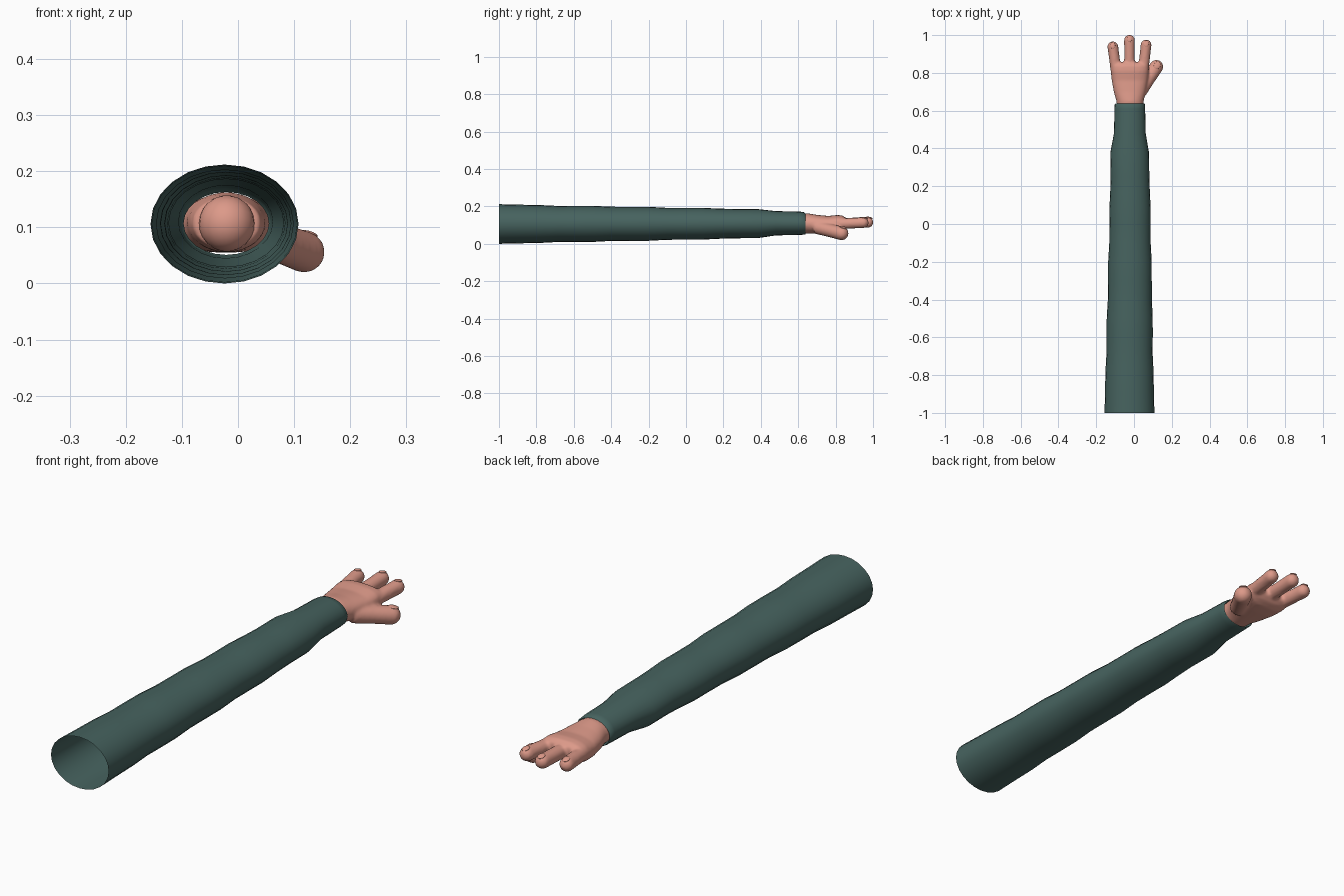
import bpy
import bmesh
import math
from mathutils import Vector

if "Cube" in bpy.data.objects:
    bpy.data.objects.remove(bpy.data.objects["Cube"])


def material(name, rgb):
    m = bpy.data.materials.new(name)
    m.diffuse_color = (*rgb, 1)
    m.use_nodes = True
    m.node_tree.nodes["Principled BSDF"].inputs["Base Color"].default_value = m.diffuse_color
    return m


GREEN = material("sleeve green", (0.062, 0.125, 0.115))
SKIN = material("skin", (0.72, 0.32, 0.25))


def loft(bm, rings, close):
    """Skin a list of equal rings of points, optionally capping both ends."""
    loops = [[bm.verts.new(p) for p in ring] for ring in rings]
    n = len(loops[0])
    for a, b in zip(loops, loops[1:]):
        for i in range(n):
            j = (i + 1) % n
            bm.faces.new((a[i], a[j], b[j], b[i]))
    if close:
        bm.faces.new(loops[0][::-1])
        bm.faces.new(loops[-1])


def oval(y, cx, cz, rx, rz, n=24, power=2.0):
    """Rounded cross-section in the xz plane."""
    pts = []
    for i in range(n):
        a = 2 * math.pi * i / n
        c, s = math.cos(a), math.sin(a)
        e = 2 / power
        pts.append((cx + rx * math.copysign(abs(c) ** e, c), y,
                    cz + rz * math.copysign(abs(s) ** e, s)))
    return pts


def finish(bm, name, mat):
    bmesh.ops.recalc_face_normals(bm, faces=bm.faces)
    me = bpy.data.meshes.new(name)
    bm.to_mesh(me)
    bm.free()
    me.materials.append(mat)
    for p in me.polygons:
        p.use_smooth = True
    ob = bpy.data.objects.new(name, me)
    bpy.context.collection.objects.link(ob)
    return ob


def digit(bm, base, tip, r0, r1):
    """Tapered finger with a round end; tip is the centre of the end ball."""
    base, tip = Vector(base), Vector(tip)
    d = (tip - base).normalized()
    u = d.cross(Vector((0, 0, 1))).normalized()
    v = u.cross(d)
    stations = [(base, r0), (base.lerp(tip, 0.5), r0 * 0.98), (base.lerp(tip, 0.8), r1 * 0.98)]
    for k in range(7):
        a = math.radians(k * 14)
        stations.append((tip + d * r1 * math.sin(a), r1 * math.cos(a)))
    rings = [[c + (u * math.cos(t) + v * math.sin(t)) * r
              for t in (2 * math.pi * i / 20 for i in range(20))] for c, r in stations]
    loft(bm, rings, True)


# Sleeve: open tapered tube, narrowing to a cuff (y, cx, cz, rx, rz)
SLEEVE = [
    (-1.00, -0.024, 0.106, 0.132, 0.106), (-0.78, -0.024, 0.106, 0.126, 0.100),
    (-0.40, -0.022, 0.107, 0.118, 0.093), (0.00, -0.021, 0.107, 0.109, 0.085),
    (0.25, -0.021, 0.108, 0.104, 0.080), (0.38, -0.023, 0.108, 0.100, 0.076),
    (0.48, -0.022, 0.110, 0.084, 0.065), (0.61, -0.022, 0.110, 0.081, 0.062),
    (0.632, -0.022, 0.109, 0.080, 0.060), (0.638, -0.021, 0.107, 0.076, 0.056),
]
rings = []
for s, t in zip(SLEEVE, SLEEVE[1:]):
    steps = max(1, round((t[0] - s[0]) / 0.09))
    for k in range(steps):
        f = k / steps
        y, cx, cz, rx, rz = (a + (b - a) * f for a, b in zip(s, t))
        # Gentle cloth waviness, fading out at both ends
        w = 0.002 * math.sin(y * 21) * (1 if -0.95 < y < 0.45 else 0)
        rings.append(oval(y, cx, cz, rx + w, rz + w))
rings.append(oval(*SLEEVE[-1]))
bm = bmesh.new()
loft(bm, rings, False)
finish(bm, "sleeve", GREEN)

# Hand: palm, three fingers and thumb fused into one smooth skin
PALM = [
    (0.56, -0.020, 0.107, 0.060, 0.046), (0.60, -0.020, 0.107, 0.068, 0.051),
    (0.65, -0.021, 0.109, 0.072, 0.054), (0.70, -0.022, 0.105, 0.085, 0.050),
    (0.76, -0.022, 0.102, 0.096, 0.047), (0.81, -0.022, 0.106, 0.100, 0.048),
    (0.838, -0.022, 0.110, 0.098, 0.041), (0.856, -0.022, 0.112, 0.088, 0.025),
]
FINGERS = [
    ((-0.092, 0.79, 0.106), (-0.112, 0.938, 0.113)),
    ((-0.024, 0.79, 0.108), (-0.024, 0.973, 0.115)),
    ((0.046, 0.79, 0.106), (0.064, 0.948, 0.113)),
]
THUMB = ((0.032, 0.70, 0.088), (0.118, 0.832, 0.056))

bm = bmesh.new()
loft(bm, [oval(*s, n=32, power=2 + 4 * max(0, min(s[0] - 0.65, 0.15))) for s in PALM], True)
for base, tip in FINGERS:
    digit(bm, base, tip, 0.029, 0.029)
digit(bm, *THUMB, 0.036, 0.037)
hand = finish(bm, "hand", SKIN)
remesh = hand.modifiers.new("fuse", 'REMESH')
remesh.mode = 'VOXEL'
remesh.voxel_size = 0.006
remesh.use_smooth_shade = True
soften = hand.modifiers.new("soften", 'SMOOTH')
soften.factor = 0.5
soften.iterations = 6


def ellipsoid(name, loc, scale, yaw=0.0):
    bpy.ops.mesh.primitive_uv_sphere_add(segments=20, ring_count=12, radius=1, location=loc,
                                         rotation=(-0.25 if yaw is not None else 0, 0, yaw or 0))
    ob = bpy.context.object
    ob.name = name
    ob.scale = scale
    ob.data.materials.append(SKIN)
    bpy.ops.object.shade_smooth()


# Rounded wrist end inside the cuff
ellipsoid("wrist_ball", (-0.02, 0.565, 0.107), (0.05, 0.05, 0.05))

# Fingernails, set into the upper side of each tip
for i, (base, tip) in enumerate(FINGERS + [THUMB]):
    d = Vector(tip) - Vector(base)
    r = 0.037 if i == 3 else 0.029
    yaw = -math.atan2(d.x, d.y)
    flat = Vector((d.x, d.y, 0)).normalized()
    loc = Vector(tip) + flat * r * 0.25 + Vector((0, 0, r * 0.84))
    ellipsoid("thumbnail" if i == 3 else f"fingernail_{i + 1}", loc,
              (r * 0.48, r * 0.6, r * 0.17), yaw)
